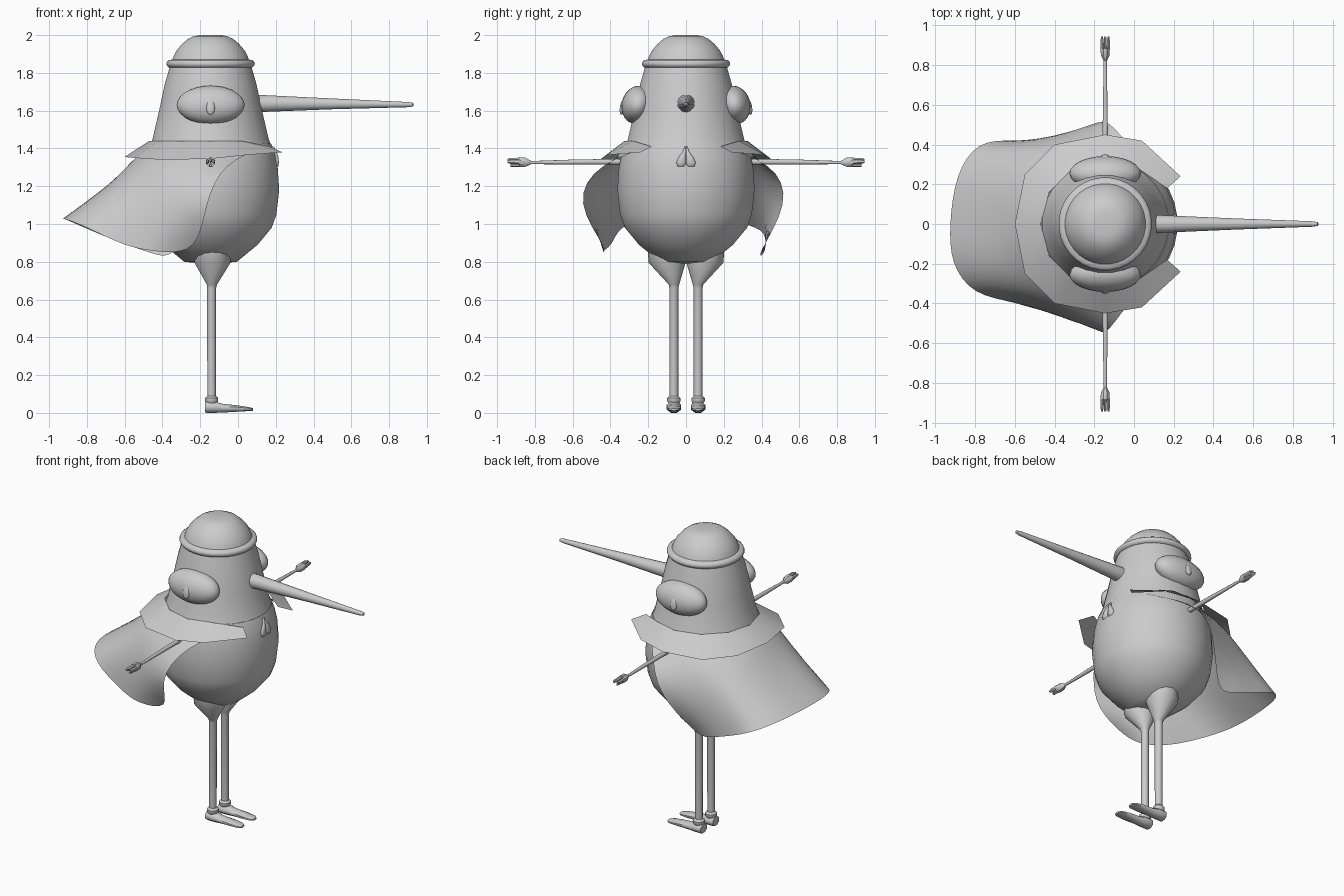
import bpy, bmesh, math
from mathutils import Vector

old = bpy.data.objects.get("Cube")
if old:
    bpy.data.objects.remove(old, do_unlink=True)

grey = bpy.data.materials.new("plain grey")
grey.use_nodes = True
grey.diffuse_color = (0.6, 0.6, 0.6, 1)
grey.node_tree.nodes["Principled BSDF"].inputs["Base Color"].default_value = (0.6, 0.6, 0.6, 1)

CX = -0.145  # body axis


def finish(name, bm, angle=40, normals=True):
    if normals:
        bmesh.ops.recalc_face_normals(bm, faces=bm.faces)
    mesh = bpy.data.meshes.new(name)
    bm.to_mesh(mesh)
    bm.free()
    ob = bpy.data.objects.new(name, mesh)
    bpy.context.scene.collection.objects.link(ob)
    mesh.materials.append(grey)
    bpy.ops.object.select_all(action='DESELECT')
    ob.select_set(True)
    bpy.context.view_layer.objects.active = ob
    bpy.ops.object.shade_smooth_by_angle(angle=math.radians(angle))
    return ob


def loft(name, rings, axis="z", n=32, angle=40):
    """Skin elliptical rings: (x, y, z, radius_a, radius_b)."""
    unit = {"x": Vector((1, 0, 0)), "y": Vector((0, 1, 0)), "z": Vector((0, 0, 1))}
    a, b = [unit[k] for k in "xyz" if k != axis]
    bm = bmesh.new()
    loops = []
    for x, y, z, ra, rb in rings:
        loops.append([bm.verts.new(Vector((x, y, z))
                      + a * ra * math.cos((i + 0.5) * math.tau / n)
                      + b * rb * math.sin((i + 0.5) * math.tau / n)) for i in range(n)])
    for lo, hi in zip(loops, loops[1:]):
        for i in range(n):
            j = (i + 1) % n
            bm.faces.new((lo[i], lo[j], hi[j], hi[i]))
    bm.faces.new(loops[0])
    bm.faces.new(loops[-1])
    return finish(name, bm, angle)


def lathe(name, profile, n=32, angle=40):
    return loft(name, [(CX, 0, z, r, r) for r, z in profile], "z", n, angle)


def ball(name, centre, size, tilt=0):
    bm = bmesh.new()
    bmesh.ops.create_uvsphere(bm, u_segments=24, v_segments=14, radius=1)
    ob = finish(name, bm, 60)
    ob.location, ob.scale, ob.rotation_euler = centre, size, (tilt, 0, 0)
    return ob


def sheet(name, rows, smooth=0):
    bm = bmesh.new()
    grid = [[bm.verts.new(p) for p in row] for row in rows]
    for lo, hi in zip(grid, grid[1:]):
        for i in range(len(lo) - 1):
            bm.faces.new((lo[i], hi[i], hi[i + 1], lo[i + 1]))
    ob = finish(name, bm, 60, False)
    if smooth:
        mod = ob.modifiers.new("smooth cloth", 'SUBSURF')
        mod.levels = mod.render_levels = smooth
    return ob


def around(angle, radius, z):
    t = math.radians(angle)
    return (CX + radius * math.cos(t), radius * math.sin(t), z)


# Body, head and hat
lathe("body", [(.04, .79), (.14, .80), (.25, .89), (.325, .98), (.35, 1.05),
               (.365, 1.18), (.357, 1.3), (.34, 1.38), (.322, 1.425), (.29, 1.43)])
lathe("head", [(.322, 1.42), (.31, 1.45), (.275, 1.6), (.245, 1.74), (.21, 1.86)], 24)
lathe("hat_brim", [(.2, 1.826), (.222, 1.828), (.232, 1.838), (.235, 1.848),
                   (.232, 1.859), (.222, 1.868), (.19, 1.872)], 32, 80)
lathe("hat_dome", [(.207, 1.86), (.196, 1.89), (.18, 1.92), (.152, 1.953),
                   (.12, 1.98), (.09, 1.994), (.055, 2.0)])

# Long nose, pointing along +x
loft("nose", [(.07, 0, 1.638, .048, .048), (.12, 0, 1.638, .046, .046),
              (.5, 0, 1.636, .029, .029), (.9, 0, 1.632, .014, .014),
              (.925, 0, 1.632, .01, .01), (.93, 0, 1.632, .004, .004)], "x", 16)

for s, side in ((1, "back"), (-1, "front")):
    # Eyes, leaning with the slope of the head
    ball("eye_" + side, (CX, s * .255, 1.63), (.18, .086, .103), s * .25)
    ball("pupil_" + side, (CX, s * .337, 1.618), (.023, .013, .04), s * .15)

    # Arm with a three-fingered hand
    loft("arm_" + side, [(CX, s * .3, 1.33, .016, .016), (CX, s * .6, 1.328, .012, .013),
                         (CX, s * .83, 1.325, .008, .008)], "y", 10)
    loft("palm_" + side, [(CX, s * .82, 1.325, .008, .01), (CX, s * .85, 1.327, .024, .026),
                          (CX, s * .885, 1.327, .025, .026)], "y", 8)
    for k in (-1, 0, 1):
        x, z = CX + k * .016, 1.337 - abs(k) * .006
        loft("finger_" + side, [(x, s * .88, z, .008, .014), (x, s * .93, z, .008, .013),
                                (x, s * .945, z, .005, .007)], "y", 6)
    loft("thumb_" + side, [(CX, s * .86, 1.312, .01, .01), (CX, s * .93, 1.31, .008, .007)], "y", 6)

    # Leg with flared thigh
    y = s * .064
    loft("leg_" + side, [(-.14, y, .04, .023, .023), (-.14, y, .66, .024, .024),
                         (-.138, y, .68, .028, .028), (-.135, s * .1, .795, .098, .098),
                         (-.137, s * .105, .87, .096, .098)], "z", 14)
    loft("ankle_cuff_" + side, [(-.14, y, .05, .028, .028), (-.14, y, .062, .036, .036),
                                (-.14, y, .078, .036, .036), (-.14, y, .09, .024, .024)], "z", 16)
    # Shoe with a square heel, tapering to a thin rounded toe
    loft("shoe_" + side, [(-.176, y, .03, .036, .03), (-.165, y, .031, .041, .033),
                          (-.12, y, .03, .042, .032), (-.08, y, .025, .035, .025),
                          (0, y, .023, .039, .018), (.06, y, .02, .034, .011),
                          (.08, y, .018, .018, .007)], "x", 8, 60)
    # Teardrop tie loops on the chest
    loft("tie_loop_" + side, [(.197, s * .024, 1.297, .004, .006), (.204, s * .026, 1.306, .01, .02),
                              (.205, s * .026, 1.325, .012, .026), (.203, s * .02, 1.355, .011, .019),
                              (.196, s * .008, 1.385, .008, .008), (.185, s * .003, 1.41, .006, .004)],
         "z", 12, 70)

# Collar: flat panels spreading from the neck, open at the front
half = [(.235, .24, 1.38), (.04, .42, 1.365), (CX, .45, 1.345), (-.4, .4, 1.34), (-.55, .25, 1.35)]
outer = half + [(-.6, 0, 1.355)] + [(x, -y, z) for x, y, z in reversed(half)]
inner = [around(30 + i * 30, .36 if i in (0, 10) else .325, 1.41 if i in (0, 10) else 1.44)
         for i in range(11)]
sheet("collar", [inner, outer])

# Cape: neck, shoulder, middle and hem rows, swept backwards
middle = [(-.17, .56, 1.12), (-.36, .47, 1.11), (-.5, .42, 1.16), (-.59, .35, 1.2),
          (-.65, .2, 1.22), (-.67, 0, 1.22), (-.65, -.2, 1.22), (-.57, -.33, 1.2),
          (-.46, -.41, 1.17), (-.33, -.5, 1.13), (-.17, -.6, 1.12)]
hem = [(-.34, .36, .81), (-.44, .42, .84), (-.62, .42, .9), (-.79, .42, .97),
       (-.9, .25, 1.02), (-.93, 0, 1.03), (-.925, -.2, 1.03), (-.81, -.36, .99),
       (-.6, -.39, .88), (-.42, -.46, .85), (-.21, -.4, .845)]
neck = [around(30 + i * 30, .345, 1.41) for i in range(11)]
shoulder = [around(82 + i * 19.6, .47 if i in (0, 10) else .435, 1.325) for i in range(11)]
sheet("cape", [neck, shoulder, middle, hem], 2)
